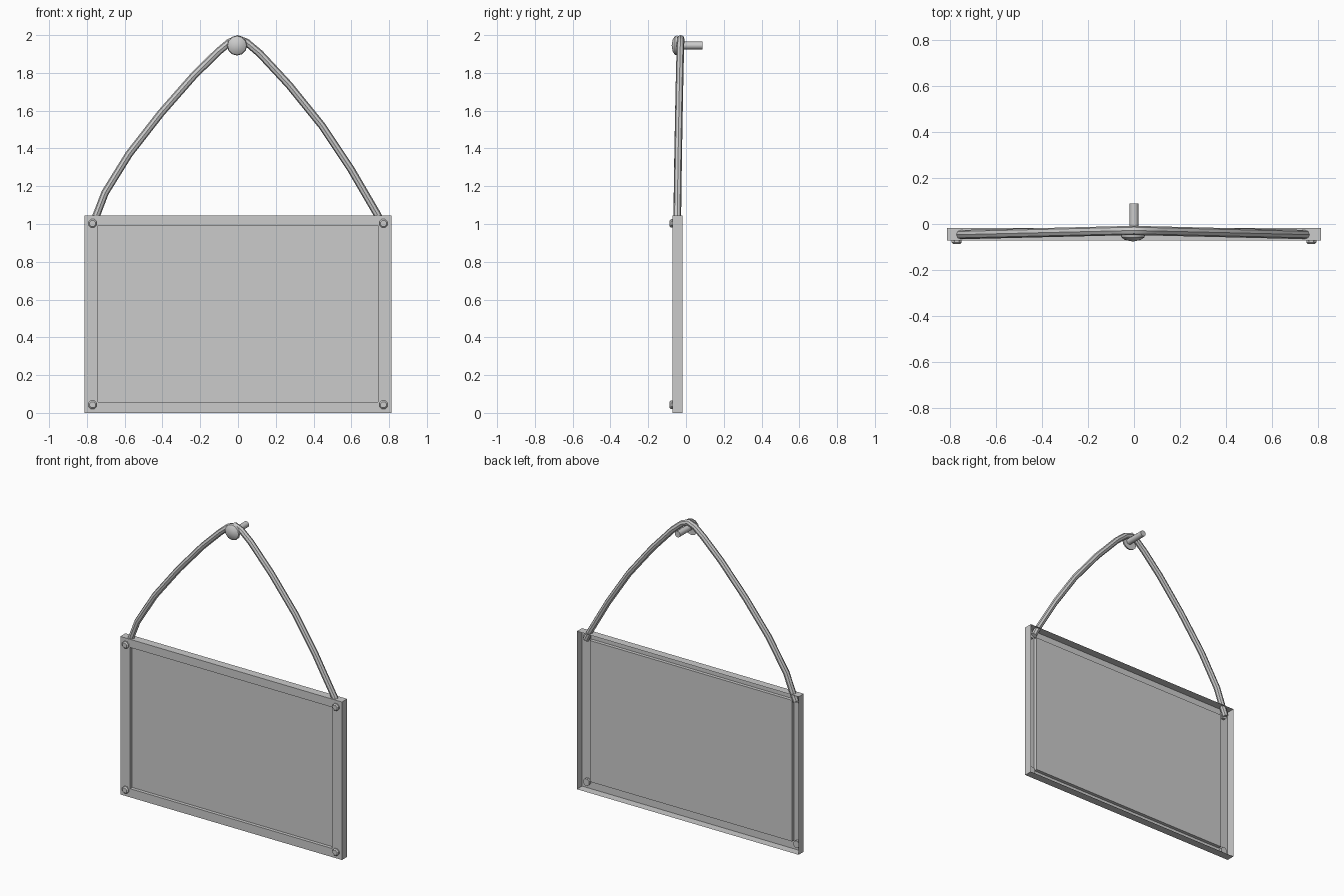
import bpy, bmesh, math
from mathutils import Matrix

if "Cube" in bpy.data.objects:
    bpy.data.objects.remove(bpy.data.objects["Cube"])


def obj_from_bm(name, bm, smooth=False):
    bmesh.ops.recalc_face_normals(bm, faces=bm.faces)
    me = bpy.data.meshes.new(name)
    bm.to_mesh(me)
    bm.free()
    ob = bpy.data.objects.new(name, me)
    bpy.context.collection.objects.link(ob)
    if smooth:
        shade(ob)
    return ob


def shade(ob):
    bpy.ops.object.select_all(action='DESELECT')
    ob.select_set(True)
    bpy.context.view_layer.objects.active = ob
    bpy.ops.object.shade_smooth_by_angle(angle=math.radians(40))


def lathe_y(name, x, z, profile, sides, turn=0.0, smooth=False):
    """Revolve (radius, y) points around a y-parallel axis; radius 0 makes a pole."""
    bm = bmesh.new()
    rings = []
    for r, y in profile:
        n = 1 if r == 0 else sides
        rings.append([bm.verts.new((x + r * math.cos(turn + math.tau * i / sides), y,
                                    z + r * math.sin(turn + math.tau * i / sides)))
                      for i in range(n)])
    for a, b in zip(rings, rings[1:]):
        for i in range(sides):
            j = (i + 1) % sides
            quad = [a[i % len(a)], a[j % len(a)], b[j % len(b)], b[i % len(b)]]
            bm.faces.new(list(dict.fromkeys(quad)))
    for end in (rings[0], rings[-1]):
        if len(end) > 2:
            bm.faces.new(end)
    return obj_from_bm(name, bm, smooth)


# Board: open-backed frame shell with a recessed panel
bm = bmesh.new()
outer, inner = (0.812, 0.0, 1.046), (0.74, 0.057, 0.992)
rings = []
for (w, lo, hi), y in ((outer, -0.018), (outer, -0.072), (inner, -0.072), (inner, -0.05)):
    rings.append([bm.verts.new(c) for c in ((-w, y, lo), (w, y, lo), (w, y, hi), (-w, y, hi))])
for a, b in zip(rings, rings[1:]):
    for i in range(4):
        j = (i + 1) % 4
        bm.faces.new((a[i], a[j], b[j], b[i]))
bm.faces.new(rings[-1])
obj_from_bm("sign_board", bm)

# Corner bolts with chamfered heads
for sx in (-1, 1):
    for label, z in (("lower", 0.043), ("upper", 1.003)):
        side = "left" if sx < 0 else "right"
        lathe_y(f"bolt_{label}_{side}", sx * 0.77, z,
                [(0.024, -0.055), (0.024, -0.08), (0.017, -0.087)], 8, math.pi / 8)

# Wall nail: shank and domed head
lathe_y("nail_shank", 0, 1.945, [(0.02, -0.05), (0.02, 0.088)], 12, smooth=True)
lathe_y("nail_head", -0.005, 1.945,
        [(0.053, -0.046), (0.05, -0.058), (0.033, -0.07), (0, -0.076)], 12, smooth=True)

# Rope hung over the nail, ends tucked inside the board
path = [(-0.772, 0.995), (-0.748, 1.05), (-0.704, 1.165), (-0.577, 1.37), (-0.407, 1.588),
        (-0.233, 1.786), (-0.105, 1.912), (-0.045, 1.962), (0, 1.98), (0.045, 1.962),
        (0.116, 1.902), (0.27, 1.736), (0.444, 1.521), (0.598, 1.29), (0.738, 1.05),
        (0.765, 0.995)]
cu = bpy.data.curves.new("rope", 'CURVE')
cu.dimensions = '3D'
cu.bevel_depth = 0.02
cu.bevel_resolution = 2
cu.use_fill_caps = True
sp = cu.splines.new('POLY')
sp.points.add(len(path) - 1)
for p, (x, z) in zip(sp.points, path):
    p.co = (x, -0.028 - 0.024 * abs(x), z, 1)
rope = bpy.data.objects.new("rope", cu)
bpy.context.collection.objects.link(rope)
bpy.ops.object.select_all(action='DESELECT')
rope.select_set(True)
bpy.context.view_layer.objects.active = rope
bpy.ops.object.convert(target='MESH')
shade(bpy.context.view_layer.objects.active)
